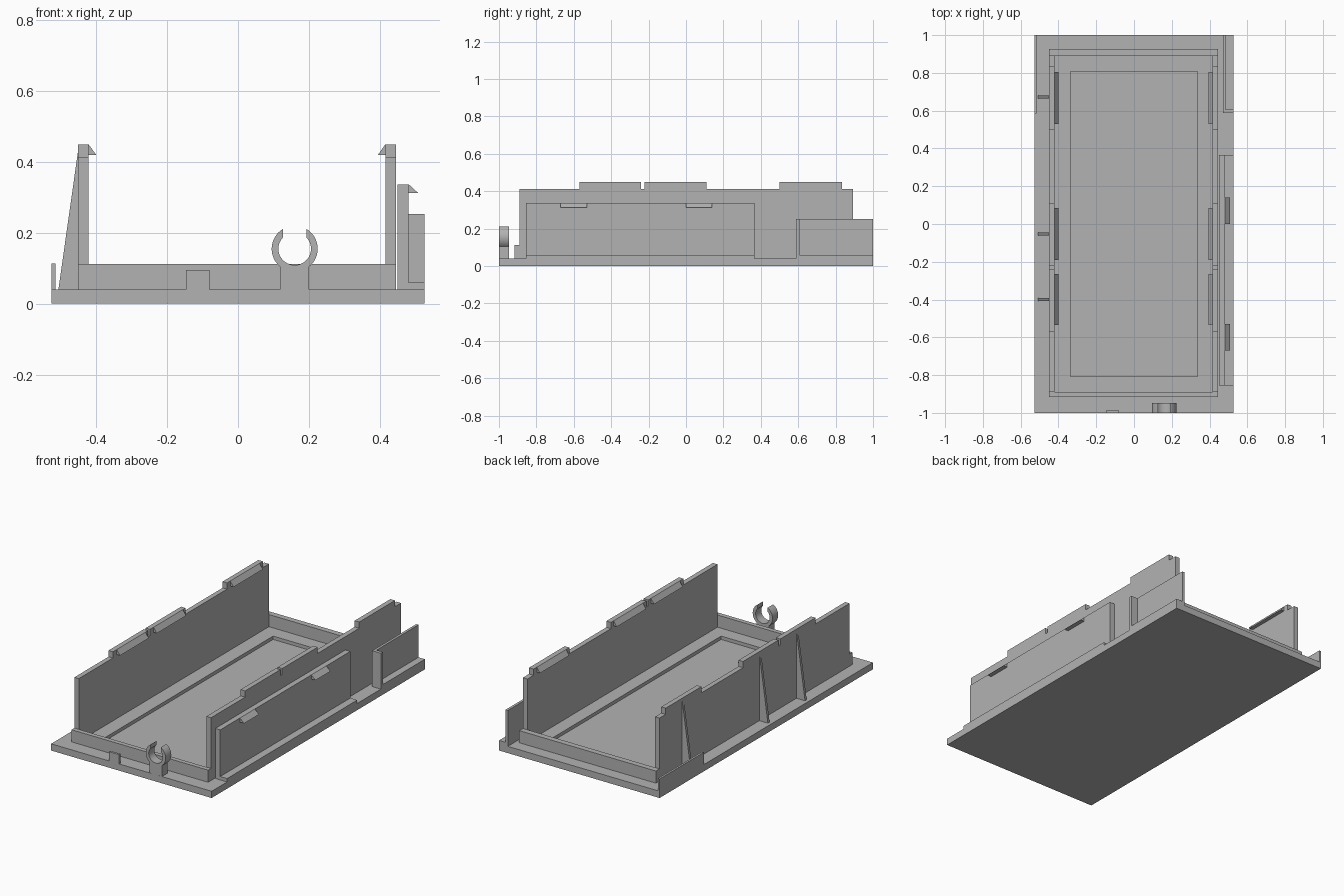
import bpy, bmesh, math

if "Cube" in bpy.data.objects:
    bpy.data.objects.remove(bpy.data.objects["Cube"])

grey = bpy.data.materials.new("light_grey")
grey.diffuse_color = (0.45, 0.45, 0.45, 1)
grey.use_nodes = True
grey.node_tree.nodes["Principled BSDF"].inputs["Base Color"].default_value = grey.diffuse_color


def finish(name, bm):
    bmesh.ops.recalc_face_normals(bm, faces=bm.faces)
    me = bpy.data.meshes.new(name)
    bm.to_mesh(me)
    bm.free()
    me.materials.append(grey)
    ob = bpy.data.objects.new(name, me)
    bpy.context.collection.objects.link(ob)
    return ob


def prism(name, pts, axis, a, b):
    """Extrude a closed profile from a to b along x (profile is y, z) or y (profile is x, z)."""
    bm = bmesh.new()
    put = (lambda p: (a, p[0], p[1])) if axis == 'x' else (lambda p: (p[0], a, p[1]))
    face = bm.faces.new([bm.verts.new(put(p)) for p in pts])
    ext = bmesh.ops.extrude_face_region(bm, geom=[face])
    verts = [g for g in ext['geom'] if isinstance(g, bmesh.types.BMVert)]
    bmesh.ops.translate(bm, verts=verts, vec=(b - a, 0, 0) if axis == 'x' else (0, b - a, 0))
    return finish(name, bm)


def box(name, x0, x1, y0, y1, z0, z1):
    return prism(name, [(x0, z0), (x1, z0), (x1, z1), (x0, z1)], 'y', y0, y1)


T = 0.04  # top of the base plate

# Base plate with a shallow rectangular recess
bm = bmesh.new()
bmesh.ops.create_cube(bm, size=1)
for v in bm.verts:
    v.co = (v.co.x * 1.054, v.co.y * 2, (v.co.z + 0.5) * T)
bm.faces.ensure_lookup_table()
top = max(bm.faces, key=lambda f: f.calc_center_median().z)
bmesh.ops.inset_region(bm, faces=[top], thickness=0.192, use_even_offset=True)
ext = bmesh.ops.extrude_face_region(bm, geom=[top])
bmesh.ops.translate(bm, vec=(0, 0, -0.02),
                    verts=[g for g in ext['geom'] if isinstance(g, bmesh.types.BMVert)])
if top.is_valid:
    bmesh.ops.delete(bm, geom=[top], context='FACES_ONLY')
finish("base_plate", bm)

# Low rims across the front and back
box("front_rim", -0.451, 0.446, -0.917, -0.89, T, 0.112)
box("back_rim", -0.451, 0.446, 0.893, 0.927, T, 0.112)

# Tall side walls with raised tabs and inward catches
tabs = [(-0.57, -0.24), (-0.222, 0.11), (0.50, 0.835)]
catches = [(-0.535, -0.265), (-0.19, 0.085), (0.53, 0.805)]
wall = [(0.892, T), (-0.89, T), (-0.89, 0.413)]
for y0, y1 in tabs:
    wall += [(y0, 0.413), (y0, 0.45), (y1, 0.45), (y1, 0.413)]
wall.append((0.892, 0.413))
for side, outer, inner, tip in (("left", -0.451, -0.422, -0.40),
                                ("right", 0.446, 0.416, 0.395)):
    prism(side + "_wall", wall, 'x', outer, inner)
    for y0, y1 in catches:
        prism(side + "_catch", [(inner, 0.45), (tip, 0.42), (inner, 0.42)], 'y', y0, y1)

# Tapered ribs bracing the left wall
for y in (-0.40, -0.052, 0.672):
    prism("wall_rib", [(-0.507, T), (-0.451, T), (-0.451, 0.435)], 'y', y - 0.008, y + 0.008)

# Low lip on the rear left edge
box("rear_left_lip", -0.527, -0.515, 0.585, 1, T, 0.113)

# Outer right panel, its ledge and outward catches
box("outer_panel", 0.45, 0.482, -0.855, 0.365, T, 0.337)
box("panel_ledge", 0.482, 0.527, -0.855, 0.365, T, 0.06)
for y0, y1 in ((-0.67, -0.53), (0, 0.14)):
    prism("panel_catch", [(0.482, 0.337), (0.509, 0.312), (0.482, 0.312)], 'y', y0, y1)

# Rear right corner bracket
box("bracket_side", 0.47, 0.485, 0.587, 1, T, 0.253)
box("bracket_end", 0.485, 0.527, 0.587, 0.607, T, 0.253)
box("bracket_ledge", 0.485, 0.527, 0.607, 1, T, 0.06)

# Small tab on the front edge
box("front_tab", -0.147, -0.08, -1, -0.987, T, 0.095)

# Open clip ring on a stem
cx, cz, ro, ri, gap = 0.16, 0.155, 0.065, 0.046, 0.033


def arc(r, n=40):
    a0 = math.acos(gap / r)
    a1 = -math.pi - a0
    return [(cx + r * math.cos(a0 + (a1 - a0) * i / n),
             cz + r * math.sin(a0 + (a1 - a0) * i / n)) for i in range(n + 1)]


ring = prism("clip_ring", arc(ro) + arc(ri)[::-1], 'y', -1, -0.947)
bpy.context.view_layer.objects.active = ring
ring.select_set(True)
bpy.ops.object.shade_smooth_by_angle(angle=math.radians(30))
# Stem top follows the underside of the ring
stem = [(0.119, T), (0.201, T)]
for i in range(9):
    x = 0.201 - 0.082 * i / 8
    stem.append((x, cz - math.sqrt(0.056 ** 2 - (x - cx) ** 2)))
prism("clip_stem", stem, 'y', -0.9995, -0.9475)
